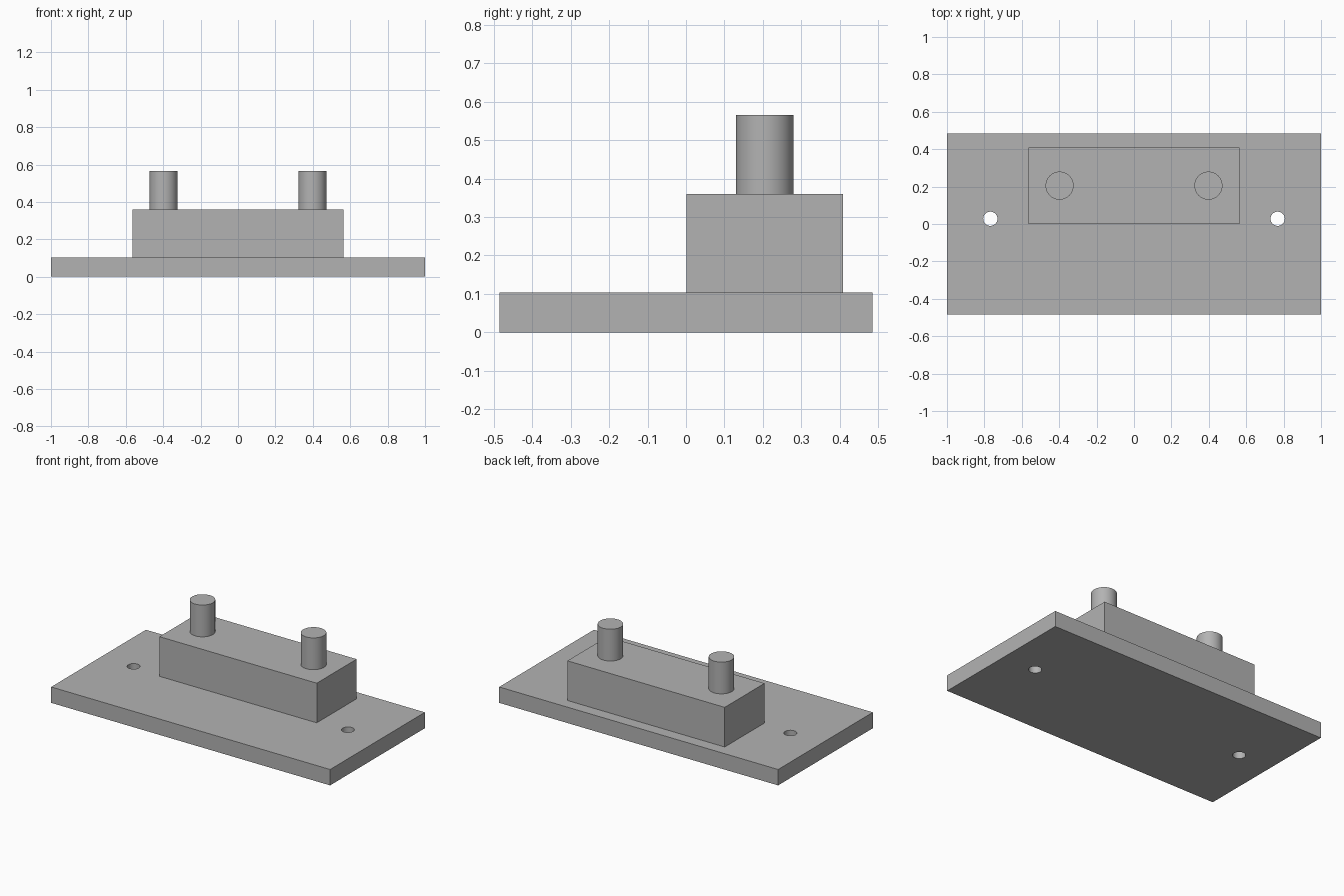
import bpy
import math

default_cube = bpy.data.objects.get("Cube")
if default_cube:
    bpy.data.objects.remove(default_cube, do_unlink=True)

GREY = (0.45, 0.45, 0.45, 1.0)
grey = bpy.data.materials.new("plain_grey")
grey.use_nodes = True
grey.diffuse_color = GREY
grey.node_tree.nodes["Principled BSDF"].inputs["Base Color"].default_value = GREY


def finish(name):
    obj = bpy.context.object
    obj.name = obj.data.name = name
    obj.data.materials.append(grey)
    return obj


def box(name, width, depth, y, z0, z1):
    bpy.ops.mesh.primitive_cube_add(size=1, location=(0, y, (z0 + z1) / 2))
    bpy.context.object.scale = (width, depth, z1 - z0)
    bpy.ops.object.transform_apply(location=False, rotation=False, scale=True)
    return finish(name)


def cylinder(name, radius, x, y, z0, z1):
    bpy.ops.mesh.primitive_cylinder_add(
        vertices=48, radius=radius, depth=z1 - z0, location=(x, y, (z0 + z1) / 2))
    obj = finish(name)
    bpy.ops.object.shade_smooth_by_angle(angle=math.radians(30))
    return obj


PLATE_TOP, BLOCK_TOP, PEG_TOP = 0.103, 0.36, 0.566

# Base plate and the raised block behind its centre line
plate = box("base_plate", 2.0, 0.97, 0, 0, PLATE_TOP)
box("raised_block", 1.128, 0.408, 0.205, PLATE_TOP, BLOCK_TOP)

for side, sign in (("left", 1), ("right", -1)):
    # Upright peg on the block
    cylinder(side + "_peg", 0.075, sign * 0.398, 0.205, BLOCK_TOP, PEG_TOP)

    # Screw hole through the plate
    cutter = cylinder(side + "_hole_cutter", 0.038, sign * 0.768, 0.028, -0.1, 0.2)
    cutter.hide_render = True
    hole = plate.modifiers.new(side + "_screw_hole", "BOOLEAN")
    hole.operation = "DIFFERENCE"
    hole.solver = "EXACT"
    hole.object = cutter
    bpy.context.view_layer.objects.active = plate
    bpy.ops.object.modifier_apply(modifier=hole.name)
    bpy.data.objects.remove(cutter, do_unlink=True)

# Smooth hole walls with crisp plate edges
bpy.ops.object.select_all(action="DESELECT")
plate.select_set(True)
bpy.context.view_layer.objects.active = plate
bpy.ops.object.shade_smooth_by_angle(angle=math.radians(30))
